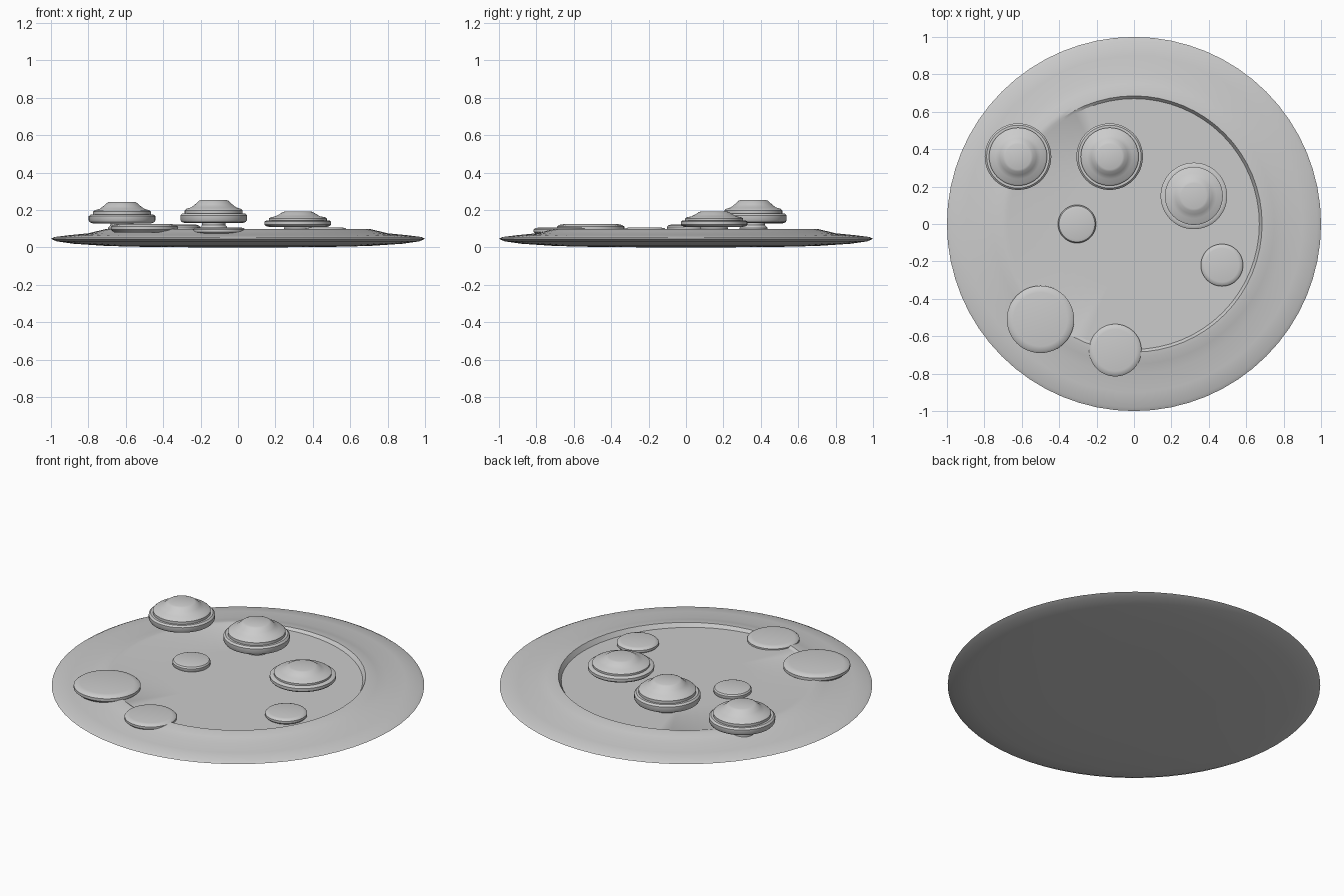
import bpy, bmesh, math

if "Cube" in bpy.data.objects:
    bpy.data.objects.remove(bpy.data.objects["Cube"])

grey = bpy.data.materials.new("light_grey")
grey.diffuse_color = (0.6, 0.6, 0.6, 1)
grey.use_nodes = True
grey.node_tree.nodes["Principled BSDF"].inputs["Base Color"].default_value = grey.diffuse_color


def lathe(name, profile, loc=(0, 0, 0), sides=48, warp=None, angle=35):
    """Spin (radius, z) points, first and last on the axis, into a closed solid."""
    bm = bmesh.new()
    rings = []
    for r, z in profile:
        if r == 0:
            rings.append([bm.verts.new((0, 0, z))])
        else:
            rings.append([bm.verts.new((r * math.cos(2 * math.pi * i / sides),
                                        r * math.sin(2 * math.pi * i / sides), z))
                          for i in range(sides)])
    for a, b in zip(rings, rings[1:]):
        for i in range(sides):
            j = (i + 1) % sides
            quad = [a[i % len(a)], a[j % len(a)], b[j % len(b)], b[i % len(b)]]
            bm.faces.new(list(dict.fromkeys(quad)))
    if warp:
        for v in bm.verts:
            warp(v)
    bmesh.ops.recalc_face_normals(bm, faces=bm.faces)
    mesh = bpy.data.meshes.new(name)
    bm.to_mesh(mesh)
    bm.free()
    mesh.materials.append(grey)
    ob = bpy.data.objects.new(name, mesh)
    ob.location = loc
    bpy.context.collection.objects.link(ob)
    bpy.ops.object.select_all(action='DESELECT')
    ob.select_set(True)
    bpy.context.view_layer.objects.active = ob
    bpy.ops.object.shade_smooth_by_angle(angle=math.radians(angle))
    return ob


# Wide dish: curved underside, thin rim, raised ring and a slightly tilted floor
def tilt_floor(v):
    if math.hypot(v.co.x, v.co.y) < 0.675 and v.co.z > 0.05:
        v.co.z -= 0.02 * v.co.x


lathe("dish", [(0, 0), (0.45, 0.002), (0.7, 0.008), (0.88, 0.02), (0.97, 0.033),
               (1.0, 0.046), (0.98, 0.056), (0.9, 0.066), (0.8, 0.076),
               (0.75, 0.088), (0.71, 0.098), (0.685, 0.1), (0.67, 0.085),
               (0.35, 0.085), (0, 0.085)], sides=64, warp=tilt_floor, angle=30)

# Stepped domes on short stems: x, y, underside height, total cap height
cap = [(0, 0), (0.155, 0), (0.172, 0.06), (0.178, 0.14), (0.178, 0.34),
       (0.168, 0.42), (0.155, 0.42), (0.155, 0.55), (0.145, 0.62),
       (0.12, 0.68), (0.098, 0.82), (0.08, 0.96), (0.068, 1.0), (0, 1.0)]
for n, (x, y, z, h) in enumerate([(-0.62, 0.36, 0.128, 0.115),
                                  (-0.13, 0.36, 0.13, 0.124),
                                  (0.32, 0.15, 0.11, 0.083)], 1):
    lathe(f"dome_cap_{n}", [(r, t * h) for r, t in cap], (x, y, z))
    lathe(f"dome_stem_{n}", [(0, 0.07), (0.075, 0.07), (0.075, 0.105),
                             (0.062, 0.12), (0.062, z + 0.01), (0, z + 0.01)], (x, y, 0))

# Low round pads: x, y, radius, underside height, top height
for n, (x, y, r, z0, z1) in enumerate([(-0.5, -0.51, 0.18, 0.08, 0.125),
                                       (-0.1, -0.675, 0.14, 0.07, 0.107),
                                       (-0.305, 0.0, 0.102, 0.08, 0.122),
                                       (0.47, -0.22, 0.113, 0.07, 0.106)], 1):
    h = z1 - z0
    lathe(f"round_pad_{n}", [(0, z0), (r * 0.9, z0), (r, z0 + h * 0.35),
                             (r, z0 + h * 0.7), (r * 0.94, z1 - h * 0.1),
                             (r * 0.8, z1), (0, z1)], (x, y, 0))
